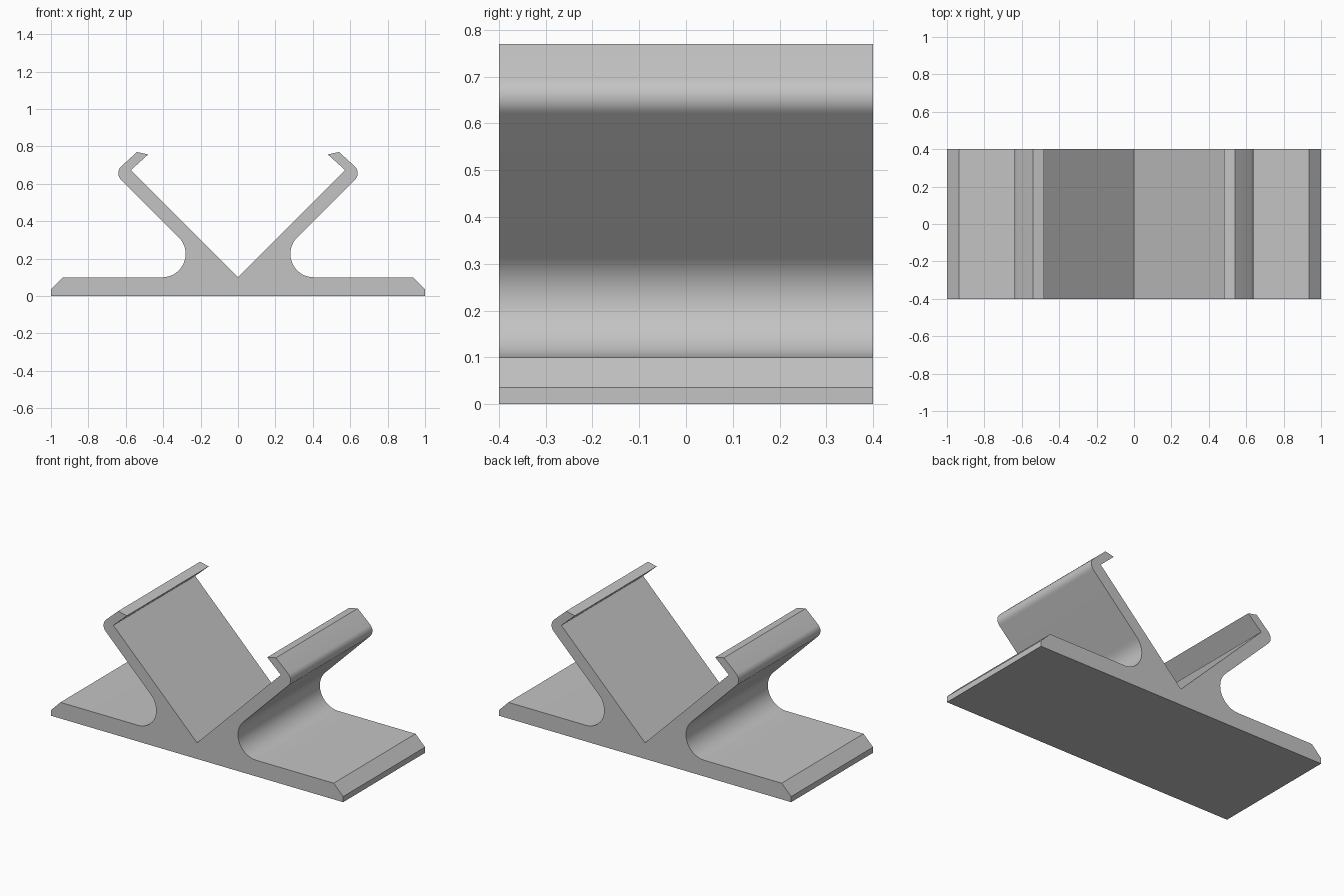
import bpy
import bmesh
from math import cos, sin, radians

cube = bpy.data.objects.get("Cube")
if cube:
    bpy.data.objects.remove(cube, do_unlink=True)

DEPTH = 0.8


def arc(cx, cz, radius, start, end, steps):
    """Points along a circular arc, angles in degrees."""
    angles = [radians(start + (end - start) * i / steps) for i in range(steps + 1)]
    return [(cx + radius * cos(a), cz + radius * sin(a)) for a in angles]


# Half of the cross-section, from the underside round to the bottom of the V
half = [(0, 0)]
half += [(1, 0), (1, 0.035), (0.935, 0.1)]           # foot with chamfered end
half += arc(0.405, 0.225, 0.125, 270, 135, 18)       # fillet from foot to arm
half += arc(0.59, 0.657, 0.05, -45, 45, 8)           # rounded outer elbow
half += [(0.54, 0.77), (0.48, 0.757)]                # lip tip
half += [(0.573, 0.673), (0, 0.1)]                   # inner corner and V face

# The other half mirrors it, skipping the points on the centre line
outline = half + [(-x, z) for x, z in reversed(half) if x > 0]

# Extrude the cross-section from front to back
bm = bmesh.new()
front = bm.faces.new([bm.verts.new((x, -DEPTH / 2, z)) for x, z in outline])
grown = bmesh.ops.extrude_face_region(bm, geom=[front], use_keep_orig=True)
moved = [v for v in grown["geom"] if isinstance(v, bmesh.types.BMVert)]
bmesh.ops.translate(bm, verts=moved, vec=(0, DEPTH, 0))
bmesh.ops.recalc_face_normals(bm, faces=bm.faces)

mesh = bpy.data.meshes.new("v_cradle_stand")
bm.to_mesh(mesh)
bm.free()
stand = bpy.data.objects.new("v_cradle_stand", mesh)
bpy.context.collection.objects.link(stand)

# Plain grey
grey = bpy.data.materials.new("light_grey")
grey.use_nodes = True
colour = (0.55, 0.55, 0.55, 1)
grey.diffuse_color = colour
grey.node_tree.nodes["Principled BSDF"].inputs["Base Color"].default_value = colour
mesh.materials.append(grey)

# Smooth fillets, crisp corners
bpy.ops.object.select_all(action="DESELECT")
stand.select_set(True)
bpy.context.view_layer.objects.active = stand
bpy.ops.object.shade_smooth_by_angle(angle=radians(20))
